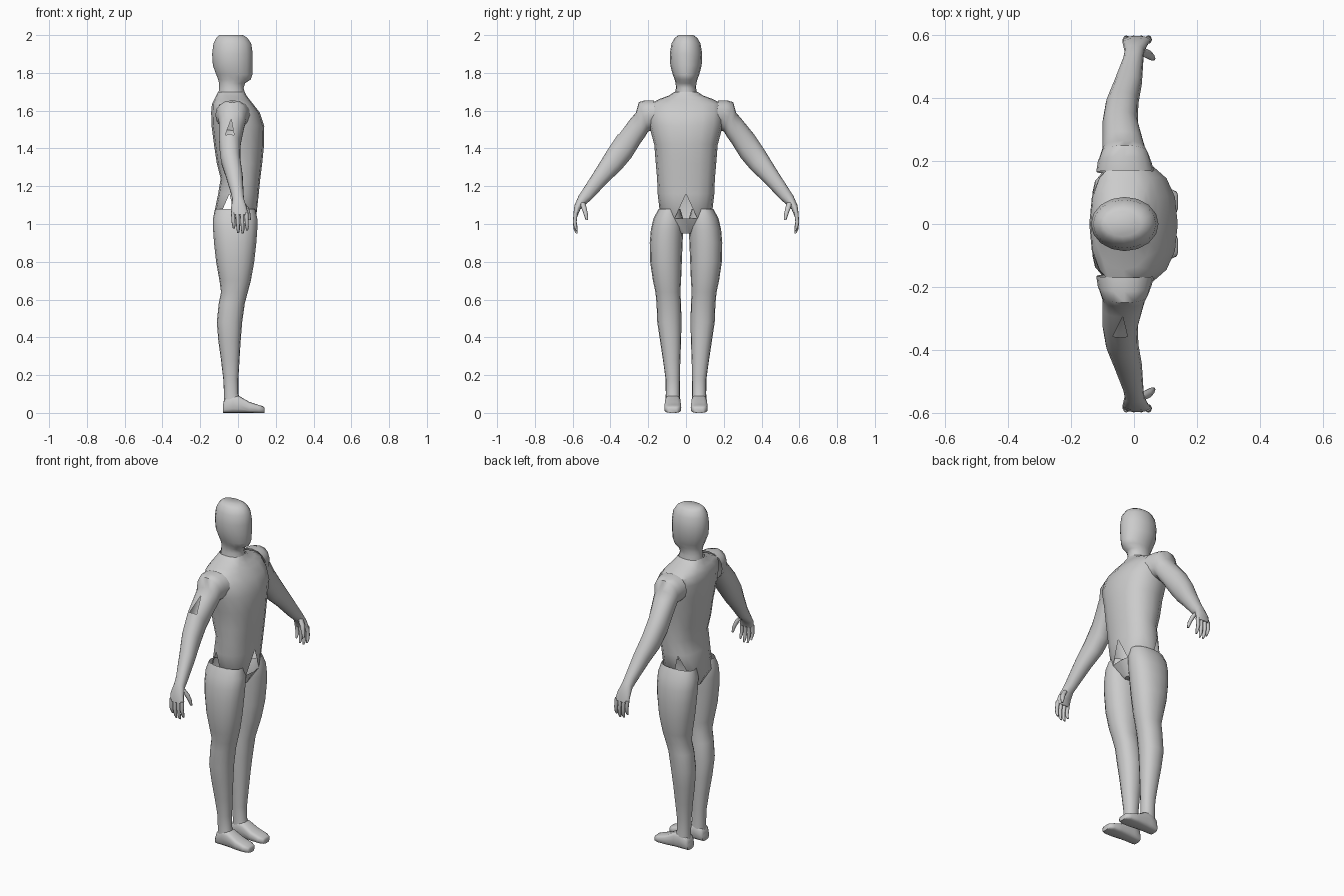
import bpy, bmesh, math
from mathutils import Vector

grey = bpy.data.materials.new("plain grey")
grey.diffuse_color = (0.6, 0.6, 0.6, 1)


def spow(v, p):
    return math.copysign(abs(v) ** p, v)


def loft(name, rings, n=16, p=1.0, caps=(True, True), holes=()):
    """Skin rings given as (centre, half axis u, half axis v).
    holes: (ring, index) pairs; each leaves a triangular gap below that vertex."""
    bm = bmesh.new()
    rows = []
    for c, u, v in rings:
        row = []
        for i in range(n):
            a = 2 * math.pi * i / n
            row.append(bm.verts.new(Vector(c) + Vector(u) * spow(math.cos(a), p)
                                    + Vector(v) * spow(math.sin(a), p)))
        rows.append(row)
    for j in range(len(rows) - 1):
        a, b = rows[j], rows[j + 1]
        for i in range(n):
            k = (i + 1) % n
            if (j, i) in holes:
                bm.faces.new((a[i], a[k], b[k]))
            elif (j, k) in holes:
                bm.faces.new((a[i], a[k], b[i]))
            else:
                bm.faces.new((a[i], a[k], b[k], b[i]))
    if caps[0]:
        bm.faces.new(rows[0])
    if caps[1]:
        bm.faces.new(rows[-1])
    bmesh.ops.recalc_face_normals(bm, faces=bm.faces)
    me = bpy.data.meshes.new(name)
    bm.to_mesh(me)
    bm.free()
    ob = bpy.data.objects.new(name, me)
    bpy.context.collection.objects.link(ob)
    me.materials.append(grey)
    bpy.ops.object.select_all(action='DESELECT')
    ob.select_set(True)
    bpy.context.view_layer.objects.active = ob
    bpy.ops.object.shade_smooth_by_angle(angle=math.radians(50))
    return ob


def level(z, x0, x1, y0, y1):
    """Horizontal ring from its x and y extents."""
    return (((x0 + x1) / 2, (y0 + y1) / 2, z), ((x1 - x0) / 2, 0, 0), (0, (y1 - y0) / 2, 0))


def across(s, yo, zo, yi, zi, x0, x1):
    """Arm ring from outer and inner points and x extents."""
    o, i = Vector((0, s * yo, zo)), Vector((0, s * yi, zi))
    return ((o + i) / 2 + Vector(((x0 + x1) / 2, 0, 0)), (o - i) / 2, ((x1 - x0) / 2, 0, 0))


# Head and neck
head = [(2.0, -.10, .025, .04), (1.985, -.115, .05, .06), (1.955, -.13, .07, .077),
        (1.90, -.137, .078, .086), (1.84, -.133, .077, .083), (1.79, -.115, .076, .07),
        (1.765, -.105, .068, .06), (1.745, -.10, .038, .055), (1.72, -.10, .03, .053),
        (1.68, -.105, .04, .062)]
loft("head", [level(z, a, b, -w, w) for z, a, b, w in head], caps=(True, False))

# Torso, with open triangular gaps at the groin and hips
torso = [(1.70, -.105, .035, .06), (1.68, -.115, .045, .09), (1.66, -.125, .06, .145),
         (1.635, -.138, .08, .195), (1.59, -.142, .115, .20), (1.52, -.14, .139, .195),
         (1.42, -.127, .138, .168), (1.32, -.112, .128, .16), (1.24, -.092, .118, .153),
         (1.16, -.105, .11, .15), (1.03, -.132, .103, .135), (.95, -.09, .055, .04)]
loft("torso", [level(z, a, b, -w, w) for z, a, b, w in torso], p=.85,
     caps=(False, True), holes=((9, 0), (9, 5), (9, 11)))

for s, side in ((1, "left"), (-1, "right")):
    # Leg, open at the hip
    leg = [(1.08, -.12, .09, .03, .145), (1.03, -.132, .102, .015, .172),
           (.97, -.132, .102, .015, .186), (.90, -.127, .097, .018, .192),
           (.80, -.116, .086, .022, .19), (.70, -.098, .068, .026, .175),
           (.64, -.09, .052, .03, .162), (.58, -.102, .036, .026, .156),
           (.48, -.112, .022, .024, .152), (.38, -.104, .014, .026, .137),
           (.28, -.09, .008, .03, .122), (.18, -.078, .002, .032, .108),
           (.10, -.074, .002, .033, .107), (.05, -.076, .02, .03, .11)]
    loft(side + "_leg", [level(z, a, b, s * i, s * o) for z, a, b, i, o in leg],
         p=.9, caps=(False, False))

    # Foot
    foot = [(-.08, .045, .03), (-.07, .075, .037), (-.03, .098, .041), (.005, .09, .042),
            (.06, .058, .045), (.11, .042, .044), (.135, .034, .033), (.14, .026, .022)]
    loft(side + "_foot", [((x, s * .07, h / 2), (0, w, 0), (0, 0, h / 2))
                          for x, h, w in foot], p=.6)

    # Arm from shoulder to knuckles; one upper arm has a gap
    arm = [(.17, 1.655, .16, 1.50, -.12, .065), (.215, 1.655, .18, 1.495, -.115, .055),
           (.25, 1.645, .20, 1.49, -.105, .045), (.265, 1.59, .215, 1.465, -.10, .036),
           (.295, 1.555, .24, 1.43, -.10, .028), (.36, 1.475, .29, 1.35, -.10, .012),
           (.42, 1.385, .345, 1.285, -.09, .014), (.475, 1.295, .415, 1.22, -.065, .025),
           (.545, 1.185, .50, 1.13, -.035, .03), (.568, 1.15, .53, 1.105, -.03, .032),
           (.59, 1.10, .558, 1.08, -.036, .045), (.597, 1.05, .573, 1.045, -.036, .055)]
    loft(side + "_arm", [across(s, *r) for r in arm], p=.9, caps=(False, True),
         holes=((4, 0),) if s < 0 else ())

    # Fingers
    for k, (x, tip) in enumerate(((-.026, .975), (-.003, .952), (.021, .95), (.044, .965))):
        loft(f"{side}_finger_{k + 1}", [
            level(z, x + dx - r, x + dx + r, s * (y - r), s * (y + r))
            for z, y, r, dx in ((1.06, .584, .011, 0), (1.01, .589, .010, .002),
                                (tip + .02, .585, .009, .004), (tip, .578, .005, .004))], n=8)

    # Thumb
    loft(side + "_thumb", [
        level(z, x - r, x + r, s * (y - r), s * (y + r))
        for z, x, y, r in ((1.115, .02, .55, .015), (1.085, .043, .54, .014),
                           (1.05, .056, .53, .011), (1.02, .062, .525, .006))], n=8)
